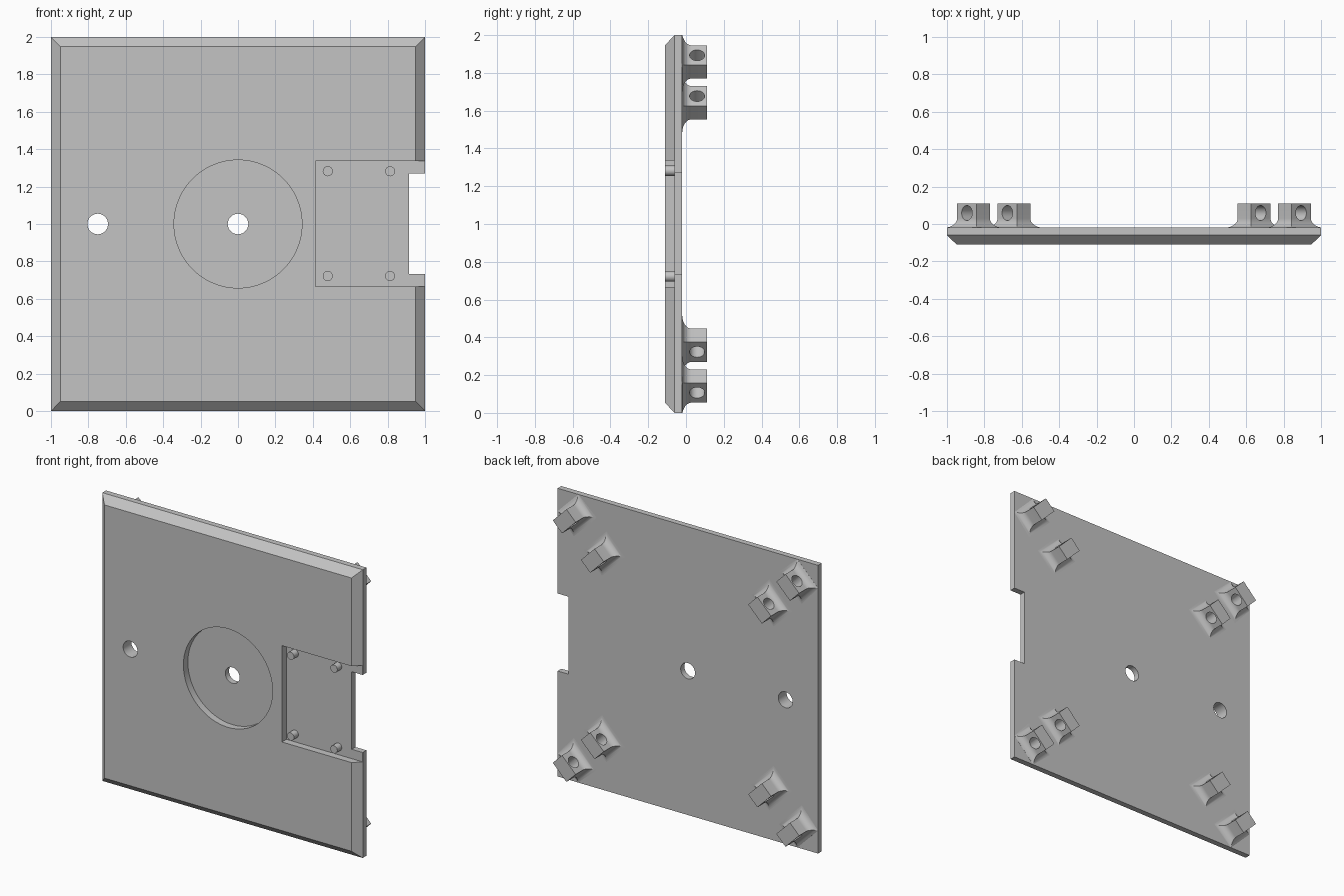
import bpy, bmesh, math
from mathutils import Vector, Matrix

if "Cube" in bpy.data.objects:
    bpy.data.objects.remove(bpy.data.objects["Cube"], do_unlink=True)

FRONT, RIM, BACK, TIP = -0.11, -0.06, -0.02, 0.11
CHAMFER, FILLET = 0.052, 0.05

grey = bpy.data.materials.new("plain grey")
grey.use_nodes = True
colour = (0.55, 0.55, 0.55, 1)
grey.diffuse_color = colour
grey.node_tree.nodes["Principled BSDF"].inputs["Base Color"].default_value = colour


def finish(bm, name):
    bmesh.ops.recalc_face_normals(bm, faces=bm.faces[:])
    mesh = bpy.data.meshes.new(name)
    bm.to_mesh(mesh)
    bm.free()
    mesh.materials.append(grey)
    obj = bpy.data.objects.new(name, mesh)
    bpy.context.collection.objects.link(obj)
    return obj


def loft(rings, name):
    """Skin a stack of closed point rings and cap both ends."""
    bm = bmesh.new()
    loops = [[bm.verts.new(p) for p in ring] for ring in rings]
    for a, b in zip(loops, loops[1:]):
        for i in range(len(a)):
            j = (i + 1) % len(a)
            bm.faces.new((a[i], a[j], b[j], b[i]))
    bm.faces.new(loops[0])
    bm.faces.new(loops[-1])
    return finish(bm, name)


def box(name, x0, x1, y0, y1, z0, z1):
    return loft([[(x0, y, z0), (x1, y, z0), (x1, y, z1), (x0, y, z1)]
                 for y in (y0, y1)], name)


def cylinder(name, centre, axis, radius, length, sides):
    bm = bmesh.new()
    turn = Vector(axis).to_track_quat('Z', 'Y').to_matrix().to_4x4()
    bmesh.ops.create_cone(bm, cap_ends=True, segments=sides, radius1=radius,
                          radius2=radius, depth=length,
                          matrix=Matrix.Translation(centre) @ turn)
    return finish(bm, name)


def activate(obj):
    bpy.ops.object.select_all(action='DESELECT')
    obj.select_set(True)
    bpy.context.view_layer.objects.active = obj


def cut(obj, cutters):
    activate(obj)
    for c in cutters:
        mod = obj.modifiers.new("cut", 'BOOLEAN')
        mod.operation, mod.solver, mod.object = 'DIFFERENCE', 'EXACT', c
        bpy.ops.object.modifier_apply(modifier=mod.name)
        bpy.data.objects.remove(c, do_unlink=True)


def smooth(obj):
    activate(obj)
    bpy.ops.object.shade_smooth_by_angle(angle=math.radians(30))


# Square plate with a bevelled front rim
def square(half, y):
    return [(sx * half, y, 1 + sz * half)
            for sx, sz in ((-1, -1), (1, -1), (1, 1), (-1, 1))]


plate = loft([square(1 - CHAMFER, FRONT), square(1, RIM), square(1, BACK)], "plate")

# Round recess, side pocket, edge notch and two through holes
floor = RIM - 0.001
depth = 0.4
cut(plate, [
    cylinder("recess_cutter", (0, floor - depth / 2, 1), (0, 1, 0), 0.342, depth, 96),
    box("pocket_cutter", 0.414, 1.2, -0.4, floor, 0.667, 1.336),
    box("notch_cutter", 0.915, 1.3, -0.5, 0.3, 0.732, 1.27),
    cylinder("centre_hole_cutter", (0, 0, 1), (0, 1, 0), 0.055, 1, 48),
    cylinder("side_hole_cutter", (-0.75, 0, 1), (0, 1, 0), 0.055, 1, 48),
])
smooth(plate)

# Four locating pegs in the pocket
for x in (0.48, 0.813):
    for z in (0.722, 1.282):
        peg = cylinder("pocket_peg", (x, (FRONT + RIM) / 2, z), (0, 1, 0),
                       0.027, RIM - FRONT, 16)
        smooth(peg)


# Drilled lugs on the back, set along the diagonals with flared feet
def lug(sx, sz, offset, name):
    out = Vector((sx, 0, sz)).normalized()
    side = Vector((-sz, 0, sx)).normalized()
    centre = Vector((sx * offset, 0, 1 + sz * offset))

    def ring(flare, y):
        pts = []
        for a, b in ((-1, -1), (1, -1), (1, 1), (-1, 1)):
            p = centre + out * a * (0.05 + flare) + side * b * (0.074 + flare)
            pts.append((max(-1, min(1, p.x)), y, max(0, min(2, p.z))))
        return pts

    steps = 10
    rings = []
    for i in range(steps + 1):
        t = math.pi / 2 * i / steps
        rings.append(ring(FILLET * (1 - math.sin(t)), BACK + FILLET * (1 - math.cos(t))))
    rings.append(ring(0, TIP))
    body = loft(rings, name)
    cut(body, [cylinder("lug_hole_cutter", centre + Vector((0, 0.059, 0)),
                        out, 0.04, 0.28, 32)])
    smooth(body)


for sx, side_name in ((1, "left"), (-1, "right")):
    for sz, level in ((1, "upper"), (-1, "lower")):
        lug(sx, sz, 0.858, f"{level}_{side_name}_outer_lug")
        lug(sx, sz, 0.642, f"{level}_{side_name}_inner_lug")
